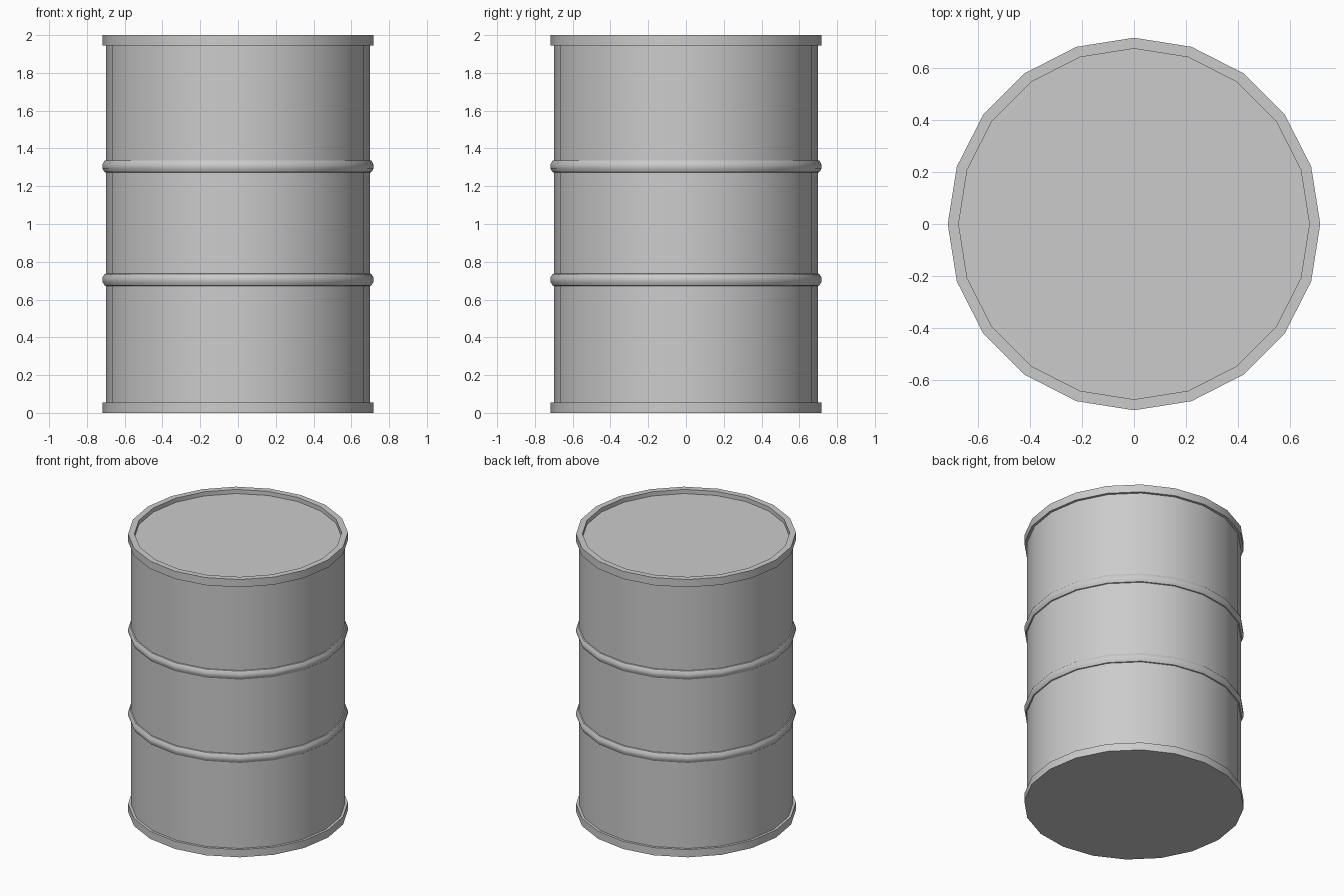
import bpy, bmesh, math

if "Cube" in bpy.data.objects:
    bpy.data.objects.remove(bpy.data.objects["Cube"])

SIDES = 20


def lathe(name, profile, closed=False):
    """Revolve (radius, z) points around z; open profiles get flat end caps."""
    bm = bmesh.new()
    rings = []
    for r, z in profile:
        rings.append([bm.verts.new((r * math.cos(2 * math.pi * i / SIDES),
                                    r * math.sin(2 * math.pi * i / SIDES), z))
                      for i in range(SIDES)])
    pairs = list(zip(rings, rings[1:]))
    if closed:
        pairs.append((rings[-1], rings[0]))
    else:
        bm.faces.new(rings[0][::-1])
        bm.faces.new(rings[-1])
    for a, b in pairs:
        for i in range(SIDES):
            j = (i + 1) % SIDES
            bm.faces.new((a[i], a[j], b[j], b[i]))
    bmesh.ops.recalc_face_normals(bm, faces=bm.faces[:])
    mesh = bpy.data.meshes.new(name)
    bm.to_mesh(mesh)
    bm.free()
    obj = bpy.data.objects.new(name, mesh)
    bpy.context.collection.objects.link(obj)
    bpy.ops.object.select_all(action='DESELECT')
    obj.select_set(True)
    bpy.context.view_layer.objects.active = obj
    bpy.ops.object.shade_smooth_by_angle(angle=math.radians(40))
    return obj


def rib(z):
    """Rounded hoop pressed out of the wall."""
    return [(0.70, z - 0.032), (0.707, z - 0.03), (0.718, z - 0.01),
            (0.718, z + 0.01), (0.707, z + 0.03), (0.70, z + 0.032)]


# Drum shell: flat base, bottom rim, two ribs, top rim and recessed lid
profile = [(0.718, 0.0), (0.718, 0.055), (0.70, 0.055)]
for height in (0.705, 1.305):
    profile += rib(height)
profile += [(0.70, 1.945), (0.718, 1.945), (0.718, 2.0),
            (0.676, 2.0), (0.676, 1.97)]
lathe("drum", profile)
